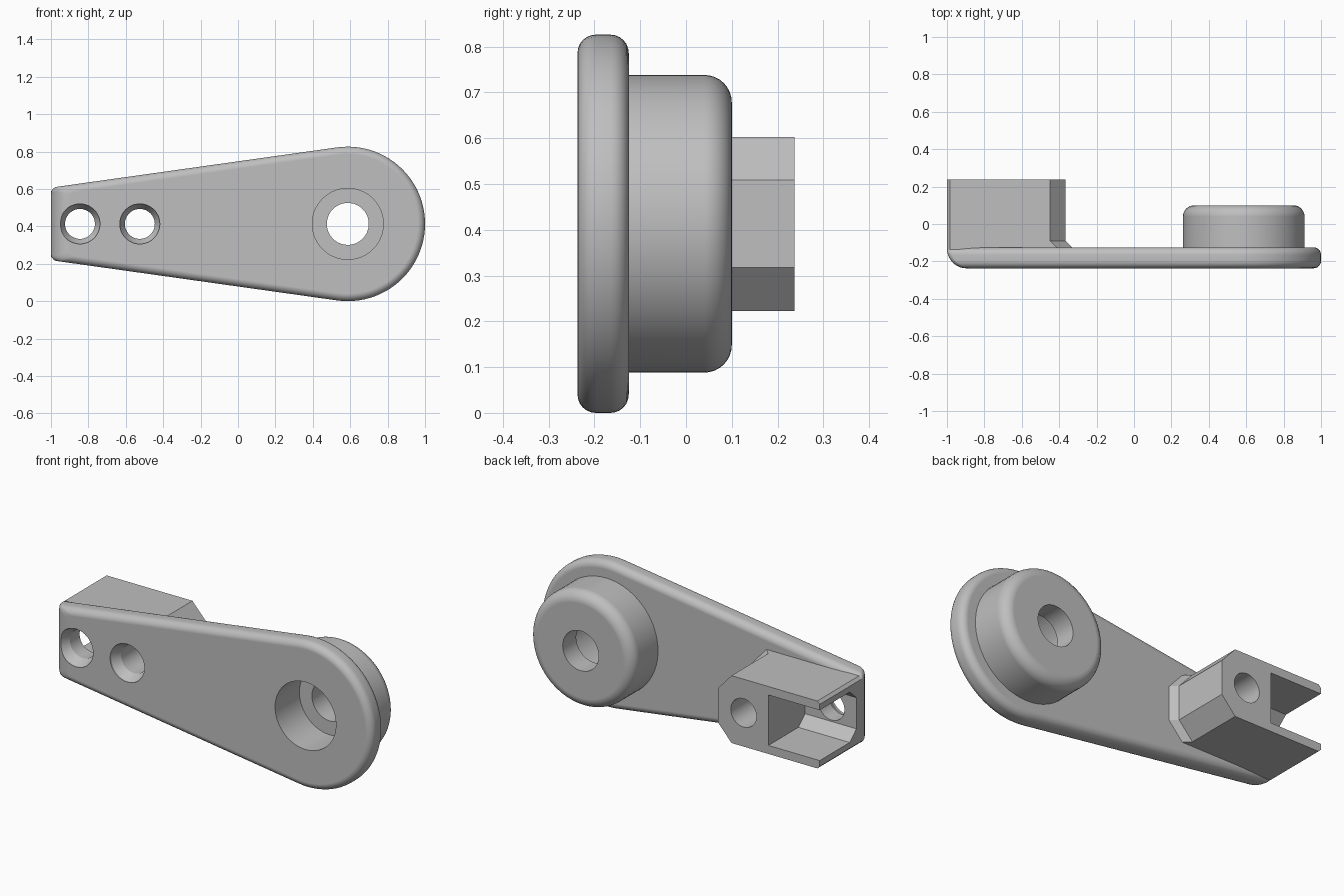
import bpy, bmesh
from math import sin, cos, tan, pi, radians, sqrt
from mathutils import Vector

if "Cube" in bpy.data.objects:
    bpy.data.objects.remove(bpy.data.objects["Cube"])

ZC = 0.413                      # height of the centre line
BIG_X, BIG_R = 0.587, 0.413     # round end of the arm
FRONT, THICK = -0.237, 0.112    # plate front face and thickness
BACK = FRONT + THICK
TAPER = radians(8)

grey = bpy.data.materials.new("plain grey")
grey.use_nodes = True
colour = (0.52, 0.52, 0.52, 1)
grey.diffuse_color = colour
grey.node_tree.nodes["Principled BSDF"].inputs["Base Color"].default_value = colour


def loft(name, rings):
    """Closed solid through rings with equal point counts."""
    bm = bmesh.new()
    loops = [[bm.verts.new(p) for p in ring] for ring in rings]
    n = len(loops[0])
    for a, b in zip(loops, loops[1:]):
        for i in range(n):
            j = (i + 1) % n
            bm.faces.new((a[i], a[j], b[j], b[i]))
    bm.faces.new(loops[0])
    bm.faces.new(loops[-1])
    bmesh.ops.recalc_face_normals(bm, faces=bm.faces)
    mesh = bpy.data.meshes.new(name)
    bm.to_mesh(mesh)
    bm.free()
    mesh.materials.append(grey)
    obj = bpy.data.objects.new(name, mesh)
    bpy.context.collection.objects.link(obj)
    return obj


def turned(name, x, profile, n=72):
    """Round solid along y from (y, radius) pairs."""
    return loft(name, [[Vector((x + r * cos(2 * pi * i / n), y, ZC + r * sin(2 * pi * i / n)))
                        for i in range(n)] for y, r in profile])


def fillet(depth, r):
    """Inset of a rounded edge at a depth below the face."""
    return r - sqrt(max(0, r * r - (r - depth) ** 2)) if depth < r else 0


def plate_ring(depth):
    """Tapered outline with one round end, inset by the edge rounding."""
    side = fillet(depth, 0.04) + fillet(THICK - depth, 0.04)
    r = BIG_R - side
    left = -1 + fillet(depth, 0.105)
    c = 0.03

    def half(x):
        return (r + (x - BIG_X) * sin(TAPER)) / cos(TAPER)

    top = []
    for i in range(25):         # quarter of the round end, up to the tangent point
        a = (pi / 2 + TAPER) * i / 24
        top.append((BIG_X + r * cos(a), r * sin(a)))
    for i in range(5):          # small rounded corner
        a = pi / 2 * i / 4
        x = left + c - c * sin(a)
        top.append((x, half(left + c) - c + c * cos(a)))
    outline = top + [(x, -z) for x, z in reversed(top[1:])]
    return [Vector((x, FRONT + depth, ZC + z)) for x, z in outline]


# Arm plate
steps = [0.04 * (1 - cos(pi * i / 12)) for i in range(7)]
depths = steps + [0.056] + [THICK - d for d in reversed(steps)]
arm = loft("lever_arm", [plate_ring(d) for d in depths])

# Round boss with a softened back rim
rim = [(0.04 + 0.06 * sin(pi * i / 16), 0.265 + 0.06 * cos(pi * i / 16)) for i in range(9)]
boss = turned("boss", BIG_X, [(BACK - 0.05, 0.325)] + rim)


# Clamp block with a chamfered inner end and flared foot
def block_ring(y, flare):
    top = [(-0.365 + flare, 0.096), (-0.45 + flare, 0.19), (-0.985, 0.19), (-1, 0.175)]
    pts = top + [(x, -z) for x, z in reversed(top)]
    return [Vector((x, y, ZC + z)) for x, z in pts]


block = loft("clamp_block", [block_ring(BACK - 0.01, 0.035), block_ring(BACK, 0.035),
                             block_ring(BACK + 0.035, 0), block_ring(0.237, 0)])

# Open pocket with chamfered floor
pocket_half = [(0.3, 0.142), (-0.03, 0.142), (-0.09, 0.088)]
pocket_pts = pocket_half + [(y, -z) for y, z in reversed(pocket_half)]
pocket = loft("pocket_cutter", [[Vector((x, y, ZC + z)) for y, z in pocket_pts]
                                for x in (-1.1, -0.68)])

# Stepped bore and countersunk screw holes
bore = turned("bore_cutter", BIG_X, [(-0.3, 0.19), (-0.02, 0.19), (-0.02, 0.112), (0.2, 0.112)])
screws = [turned("screw_cutter", x, [(-0.3, 0.107), (FRONT + 0.01, 0.107),
                                     (FRONT + 0.06, 0.08), (0.4, 0.08)], 48)
          for x in (-0.845, -0.525)]

# Join and cut
bpy.ops.object.select_all(action='DESELECT')
bpy.context.view_layer.objects.active = arm
arm.select_set(True)
for tool, mode in [(boss, 'UNION'), (block, 'UNION'), (pocket, 'DIFFERENCE'),
                   (bore, 'DIFFERENCE')] + [(s, 'DIFFERENCE') for s in screws]:
    mod = arm.modifiers.new(tool.name, 'BOOLEAN')
    mod.operation, mod.solver, mod.object = mode, 'EXACT', tool
    bpy.ops.object.modifier_apply(modifier=mod.name)
    bpy.data.objects.remove(tool)

bpy.ops.object.shade_smooth_by_angle(angle=radians(25))
weighted = arm.modifiers.new("even_shading", 'WEIGHTED_NORMAL')
weighted.keep_sharp = True
